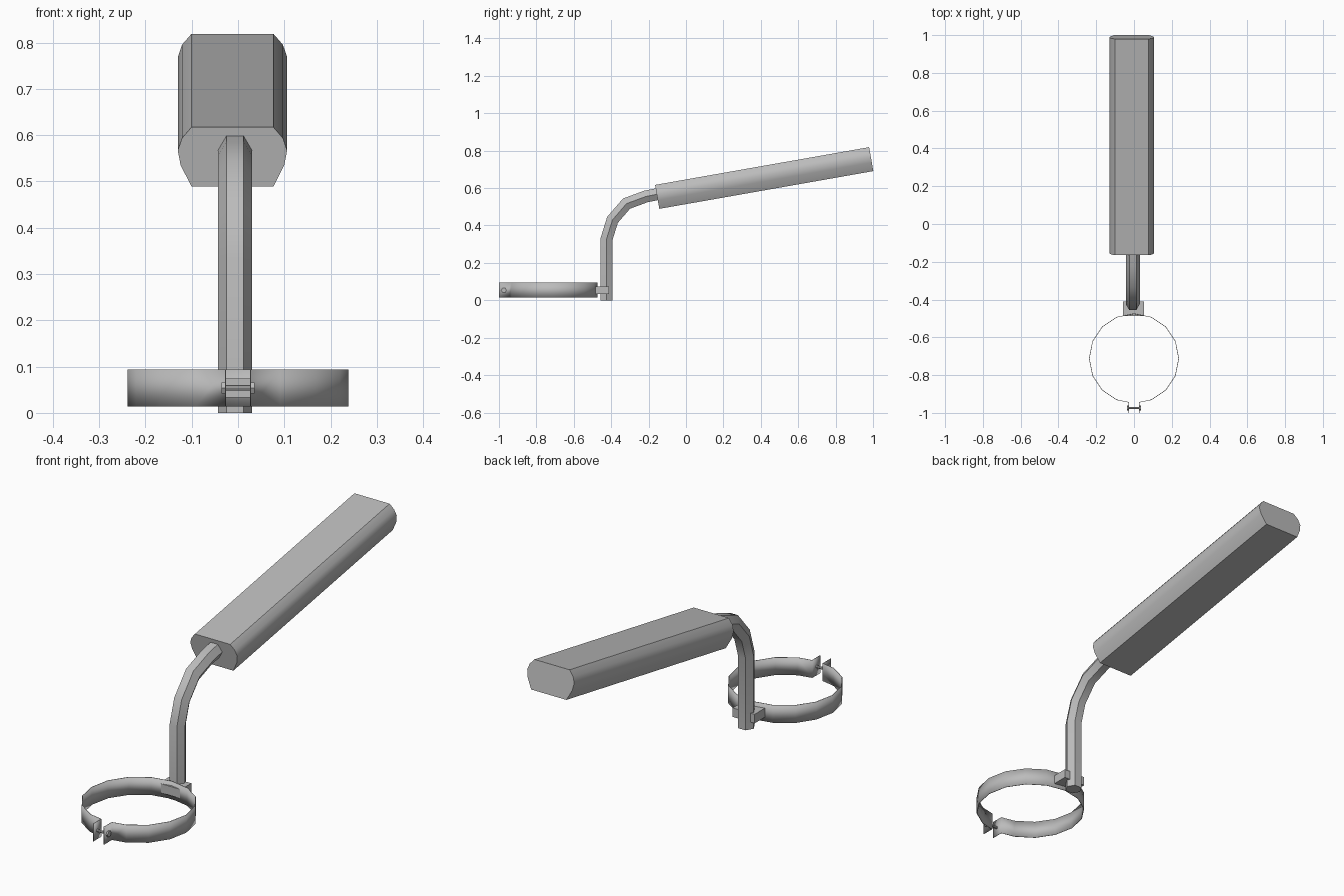
import bpy, bmesh, math
from mathutils import Vector

cube = bpy.data.objects.get("Cube")
if cube:
    bpy.data.objects.remove(cube, do_unlink=True)

GREY = (0.5, 0.5, 0.5, 1)
metal = bpy.data.materials.new("plain grey")
metal.use_nodes = True
metal.diffuse_color = GREY
metal.node_tree.nodes["Principled BSDF"].inputs["Base Color"].default_value = GREY


def finish(name, bm):
    bmesh.ops.recalc_face_normals(bm, faces=bm.faces)
    mesh = bpy.data.meshes.new(name)
    bm.to_mesh(mesh)
    bm.free()
    mesh.materials.append(metal)
    obj = bpy.data.objects.new(name, mesh)
    bpy.context.collection.objects.link(obj)
    bpy.ops.object.select_all(action='DESELECT')
    obj.select_set(True)
    bpy.context.view_layer.objects.active = obj
    bpy.ops.object.shade_smooth_by_angle(angle=math.radians(30))
    return obj


def loft(name, rings):
    """Skin a list of equal point loops and cap both ends."""
    bm = bmesh.new()
    loops = [[bm.verts.new(p) for p in ring] for ring in rings]
    n = len(loops[0])
    for a, b in zip(loops, loops[1:]):
        for i in range(n):
            j = (i + 1) % n
            bm.faces.new((a[i], a[j], b[j], b[i]))
    bm.faces.new(loops[0])
    bm.faces.new(loops[-1])
    return finish(name, bm)


def box(name, low, high):
    corners = [(low[0], low[1]), (high[0], low[1]), (high[0], high[1]), (low[0], high[1])]
    return loft(name, [[(x, y, z) for x, y in corners] for z in (low[2], high[2])])


def rod(name, x0, x1, y, z, radius, sides):
    angles = [math.tau * i / sides for i in range(sides)]
    return loft(name, [[(x, y + radius * math.cos(a), z + radius * math.sin(a))
                        for a in angles] for x in (x0, x1)])


# Grip: flat top and bottom with bulging sides, tilted up towards the back
half = [(0.0885, 0.065), (0.109, 0.041), (0.118, 0.014), (0.112, -0.018), (0.0885, -0.065)]
section = half + [(-x, h) for x, h in reversed(half)]
tilt = math.radians(10)
along = Vector((0, math.cos(tilt), math.sin(tilt)))
up = Vector((0, -math.sin(tilt), math.cos(tilt)))
side = Vector((1, 0, 0))
start = Vector((-0.012, -0.154, 0.553))
loft("grip", [[start + along * d + side * x + up * h for x, h in section]
              for d in (0, 1.162)])

# Bent hexagonal stem, mitred at each bend
path = [Vector((-0.0065, y, z)) for y, z in
        [(-0.424, 0), (-0.424, 0.33), (-0.393, 0.43), (-0.318, 0.517),
         (-0.215, 0.555), (-0.13, 0.572)]]
rings = []
for i, p in enumerate(path):
    before = (p - path[max(i - 1, 0)]).normalized()
    after = (path[min(i + 1, len(path) - 1)] - p).normalized()
    tangent = (before + after).normalized()
    out = tangent.cross(side)
    stretch = 1 / max(tangent.dot(before), tangent.dot(after))
    rings.append([p + 0.037 * (side * math.cos(a) + out * math.sin(a) * stretch)
                  for a in [math.tau * k / 6 for k in range(6)]])
loft("stem", rings)

# Bracket joining stem and clamp
box("bracket", (-0.057, -0.486, 0.033), (0.053, -0.411, 0.074))

# Open clamp band with two forward flanges
CENTRE_Y, RADIUS = -0.712, 0.237
front = -math.pi / 2
outline = [(0.027, -1.0), (0.027, -0.944)]
for k in range(1, 16):
    a = front + math.tau * k / 16
    outline.append((RADIUS * math.cos(a), CENTRE_Y + RADIUS * math.sin(a)))
outline += [(-x, y) for x, y in reversed(outline[:2])]
bm = bmesh.new()
low, high = [[bm.verts.new((x, y, z)) for x, y in outline] for z in (0.014, 0.094)]
for i in range(len(outline) - 1):
    bm.faces.new((low[i], low[i + 1], high[i + 1], high[i]))
band = finish("clamp_band", bm)
thick = band.modifiers.new("thickness", 'SOLIDIFY')
thick.thickness = 0.003
thick.offset = 0

# Clamp bolt with hexagonal head and nut
rod("clamp_bolt", -0.036, 0.036, -0.974, 0.054, 0.006, 8)
for name, sign in (("bolt_head", -1), ("bolt_nut", 1)):
    rod(name, sign * 0.027, sign * 0.036, -0.974, 0.054, 0.014, 6)
